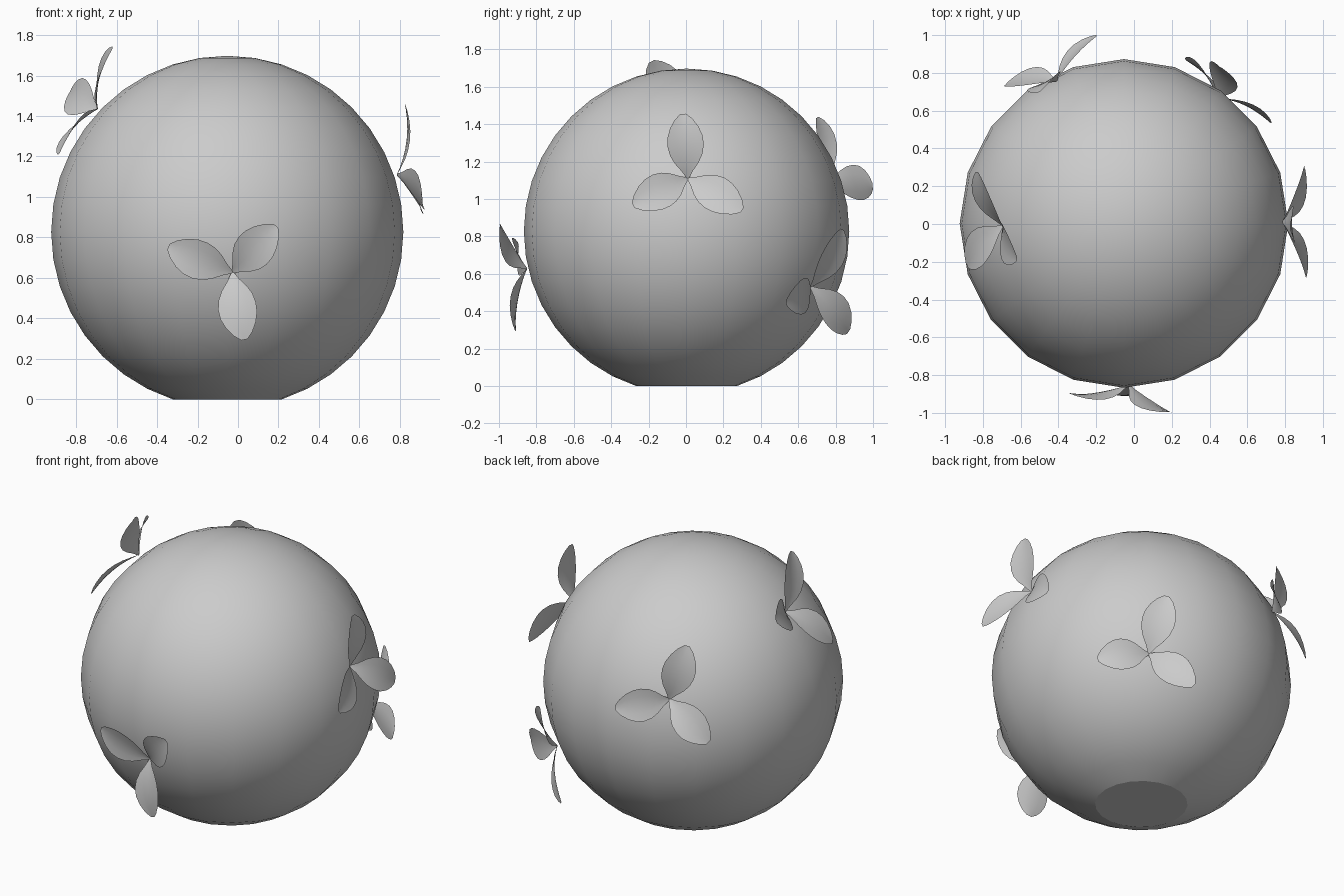
import bpy, bmesh, math
from mathutils import Vector

if "Cube" in bpy.data.objects:
    bpy.data.objects.remove(bpy.data.objects["Cube"])

RADIUS = 0.87
CENTER = Vector((-0.053, 0.003, 0.828))

# Ball with a flattened foot
bm = bmesh.new()
bmesh.ops.create_uvsphere(bm, u_segments=20, v_segments=20, radius=RADIUS)
foot = -RADIUS * math.cos(math.radians(18))
bmesh.ops.delete(bm, geom=[v for v in bm.verts if v.co.z < foot - 0.001], context='VERTS')
bmesh.ops.holes_fill(bm, edges=[e for e in bm.edges if e.is_boundary], sides=0)
bmesh.ops.recalc_face_normals(bm, faces=bm.faces)
bmesh.ops.translate(bm, verts=bm.verts, vec=(CENTER.x, CENTER.y, -foot))
mesh = bpy.data.meshes.new("ball")
bm.to_mesh(mesh)
bm.free()
ball = bpy.data.objects.new("ball", mesh)
bpy.context.collection.objects.link(ball)
bpy.context.view_layer.objects.active = ball
ball.select_set(True)
bpy.ops.object.shade_smooth_by_angle(angle=math.radians(20))
ball.select_set(False)

# Petal outline: (fraction of length, half width)
OUTLINE = [(0, 0.006), (0.12, 0.030), (0.25, 0.064), (0.38, 0.087), (0.52, 0.097),
           (0.66, 0.094), (0.80, 0.076), (0.92, 0.048), (1.0, 0.016)]
ACROSS = (-1, -0.5, 0, 0.5, 1)
BOW, CUP = 0.028, 0.012


def add_petal(bm, base, tip, axis):
    """Thin leaf running from base to tip, bowed outward along the flower axis."""
    chord = tip - base
    side = axis.cross(chord).normalized()
    out = chord.cross(side).normalized()
    rows = []
    for t, w in OUTLINE:
        mid = base + chord * t + out * (BOW * 4 * t * (1 - t))
        rows.append([bm.verts.new(mid + side * (w * s) + out * (CUP * s * s * w / 0.097))
                     for s in ACROSS])
    for a, b in zip(rows, rows[1:]):
        for i in range(len(ACROSS) - 1):
            f = bm.faces.new((a[i], b[i], b[i + 1], a[i + 1]))
            f.smooth = True


def add_flower(name, base, *tips):
    base = Vector(base)
    tips = [Vector(t) for t in tips]
    axis = (tips[1] - tips[0]).cross(tips[2] - tips[0]).normalized()
    if axis.dot(base - CENTER) < 0:
        axis.negate()
    bm = bmesh.new()
    for tip in tips:
        add_petal(bm, base, tip, axis)
    bmesh.ops.recalc_face_normals(bm, faces=bm.faces)
    mesh = bpy.data.meshes.new(name)
    bm.to_mesh(mesh)
    bm.free()
    bpy.context.collection.objects.link(bpy.data.objects.new(name, mesh))


# Three-petal flowers: attachment point, then petal tips
add_flower("front_flower", (-0.027, -0.85, 0.628),
           (-0.343, -0.895, 0.755), (0.19, -0.995, 0.855), (0.032, -0.91, 0.295))
add_flower("right_flower", (0.785, 0.01, 1.11),
           (0.825, -0.016, 1.455), (0.912, -0.282, 0.965), (0.902, 0.30, 0.94))
add_flower("left_flower", (-0.694, -0.01, 1.434),
           (-0.62, -0.185, 1.735), (-0.883, -0.22, 1.215), (-0.83, 0.275, 1.52))
add_flower("back_left_flower", (-0.41, 0.755, 1.09),
           (-0.198, 0.997, 1.07), (-0.678, 0.74, 0.88), (-0.50, 0.70, 1.435))
add_flower("back_right_flower", (0.445, 0.665, 0.53),
           (0.45, 0.835, 0.838), (0.724, 0.535, 0.447), (0.275, 0.868, 0.29))
